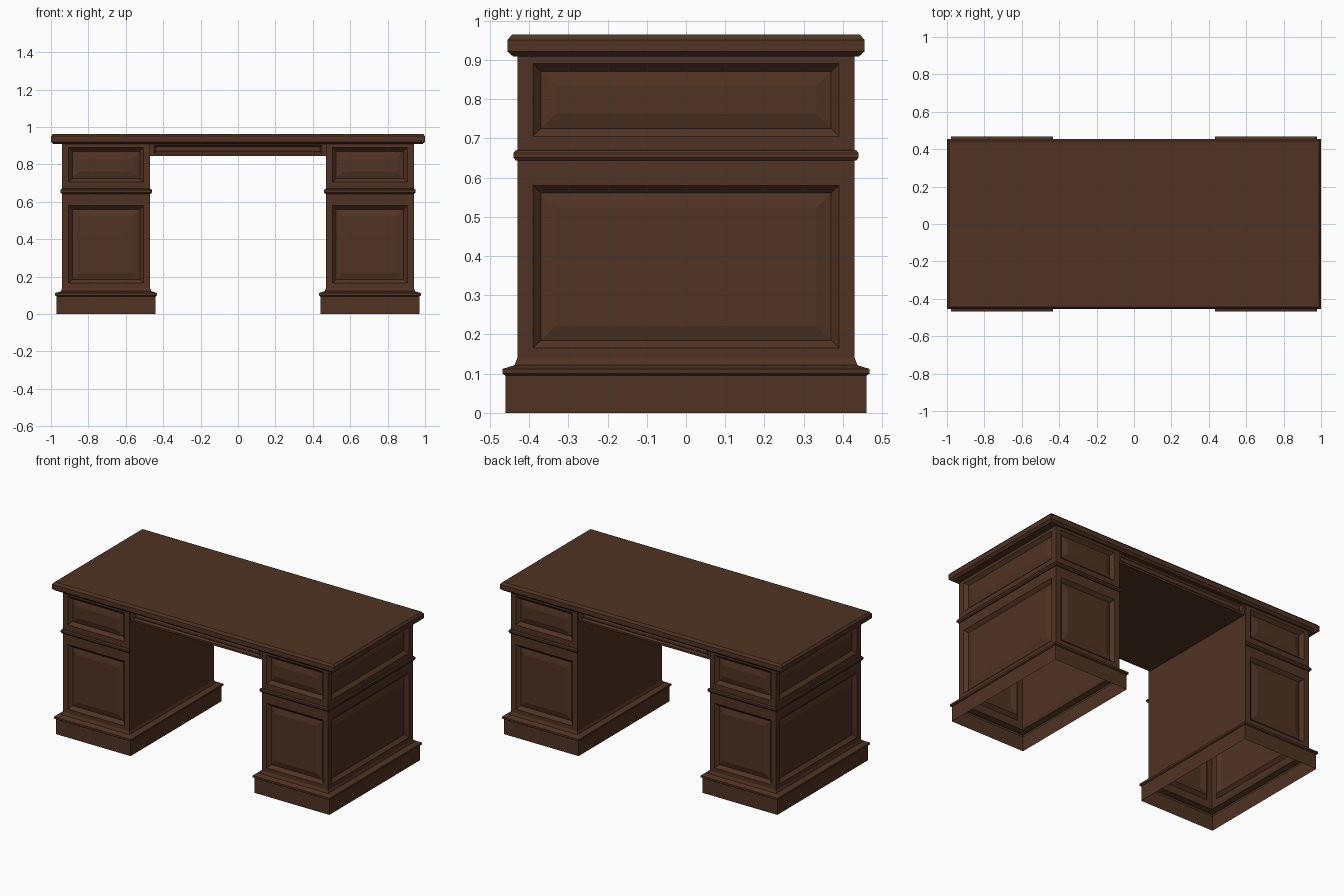
import bpy
import bmesh

cube = bpy.data.objects.get("Cube")
if cube:
    bpy.data.objects.remove(cube, do_unlink=True)

wood = bpy.data.materials.new("dark brown wood")
wood.use_nodes = True
COLOUR = (0.08, 0.033, 0.017, 1)
wood.diffuse_color = COLOUR
wood.node_tree.nodes["Principled BSDF"].inputs["Base Color"].default_value = COLOUR

# Footprint of one pedestal, mirrored for the other: x0, x1, y0, y1
BODY = (0.47, 0.94, -0.43, 0.43)


def finish(name, bm, mirrored=False):
    bmesh.ops.remove_doubles(bm, verts=bm.verts, dist=1e-5)
    mesh = bpy.data.meshes.new(name)
    bm.to_mesh(mesh)
    bm.free()
    mesh.materials.append(wood)
    obj = bpy.data.objects.new(name, mesh)
    bpy.context.collection.objects.link(obj)
    if mirrored:
        obj.modifiers.new("other side", "MIRROR").use_mirror_merge = False
    return obj


def face(bm, points):
    return bm.faces.new([bm.verts.new(p) for p in points])


def corners(rect, d, z):
    """Rectangle grown by d, counter-clockwise from its inner front corner."""
    x0, x1, y0, y1 = rect
    return [(x0 - d, y0 - d, z), (x1 + d, y0 - d, z),
            (x1 + d, y1 + d, z), (x0 - d, y1 + d, z)]


def moulding(bm, rect, profile, sides=(0, 1, 2, 3)):
    """Run a profile of (offset, height) points round a rectangle."""
    rings = [corners(rect, d, z) for d, z in profile]
    for low, high in zip(rings, rings[1:]):
        for i in sides:
            j = (i + 1) % 4
            face(bm, (low[i], low[j], high[j], high[i]))
    return rings


def panelled_wall(bm, place, us, zs, steps):
    """Grid wall whose odd cells are panels; steps are (inset, depth)."""
    for i in range(len(us) - 1):
        for j in range(len(zs) - 1):
            a, b, c, d = us[i], us[i + 1], zs[j], zs[j + 1]

            def ring(inset, depth):
                return [place(u, z, depth) for u, z in
                        ((a + inset, c + inset), (b - inset, c + inset),
                         (b - inset, d - inset), (a + inset, d - inset))]

            outer = ring(0, 0)
            if i % 2 and j % 2:
                for step in steps:
                    inner = ring(*step)
                    for k in range(4):
                        n = (k + 1) % 4
                        face(bm, (outer[k], outer[n], inner[n], inner[k]))
                    outer = inner
            face(bm, outer)


# Pedestal carcass: panelled front, back and outer side, plain inner side
x0, x1, y0, y1 = BODY
heights = [0.14, 0.165, 0.58, 0.705, 0.89, 0.915]
steps = [(0.02, 0.02), (0.057, 0.01)]
across = [x0, x0 + 0.035, x1 - 0.035, x1]
along = [y0, y0 + 0.04, y1 - 0.04, y1]
bm = bmesh.new()
panelled_wall(bm, lambda u, z, d: (u, y0 + d, z), across, heights, steps)
panelled_wall(bm, lambda u, z, d: (x0 + x1 - u, y1 - d, z), across, heights, steps)
panelled_wall(bm, lambda u, z, d: (x1 - d, u, z), along, heights, steps)
panelled_wall(bm, lambda u, z, d: (x0 + d, -u, z), [y0, y1], [heights[0], heights[-1]], steps)
finish("pedestals", bm, True)

# Plinth with its stepped moulding
bm = bmesh.new()
moulding(bm, BODY, [(0.03, 0), (0.03, 0.095), (0.038, 0.1), (0.038, 0.112),
                    (0.012, 0.12), (0.007, 0.122), (0, 0.14)])
finish("plinths", bm, True)

# Rounded belt moulding on the three panelled sides
bm = bmesh.new()
rings = moulding(bm, BODY, [(0, 0.643), (0.005, 0.644), (0.01, 0.651), (0.01, 0.662),
                            (0.005, 0.669), (0, 0.67)], sides=(0, 1, 2))
face(bm, [r[0] for r in rings])
face(bm, [r[3] for r in reversed(rings)])
finish("belt_mouldings", bm, True)

# Apron box over the kneehole, with a shallow panel front and back
bm = bmesh.new()
left, front, low = 0.47, -0.42, 0.845
us = [-left, -left + 0.02, left - 0.02, left]
zs = [low, 0.857, 0.903, 0.915]
steps = [(0.01, 0.01), (0.018, 0.006)]
panelled_wall(bm, lambda u, z, d: (u, front + d, z), us, zs, steps)
panelled_wall(bm, lambda u, z, d: (-u, -front - d, z), us, zs, steps)
face(bm, reversed(corners((-left, left, front, -front), 0, low)))
finish("apron", bm)

# Tabletop slab with chamfered edges
bm = bmesh.new()
rings = moulding(bm, (-0.985, 0.985, -0.44, 0.44),
                 [(0, 0.908), (0.015, 0.921), (0.015, 0.951), (0.004, 0.964)])
face(bm, reversed(rings[0]))
face(bm, rings[-1])
finish("tabletop", bm)
